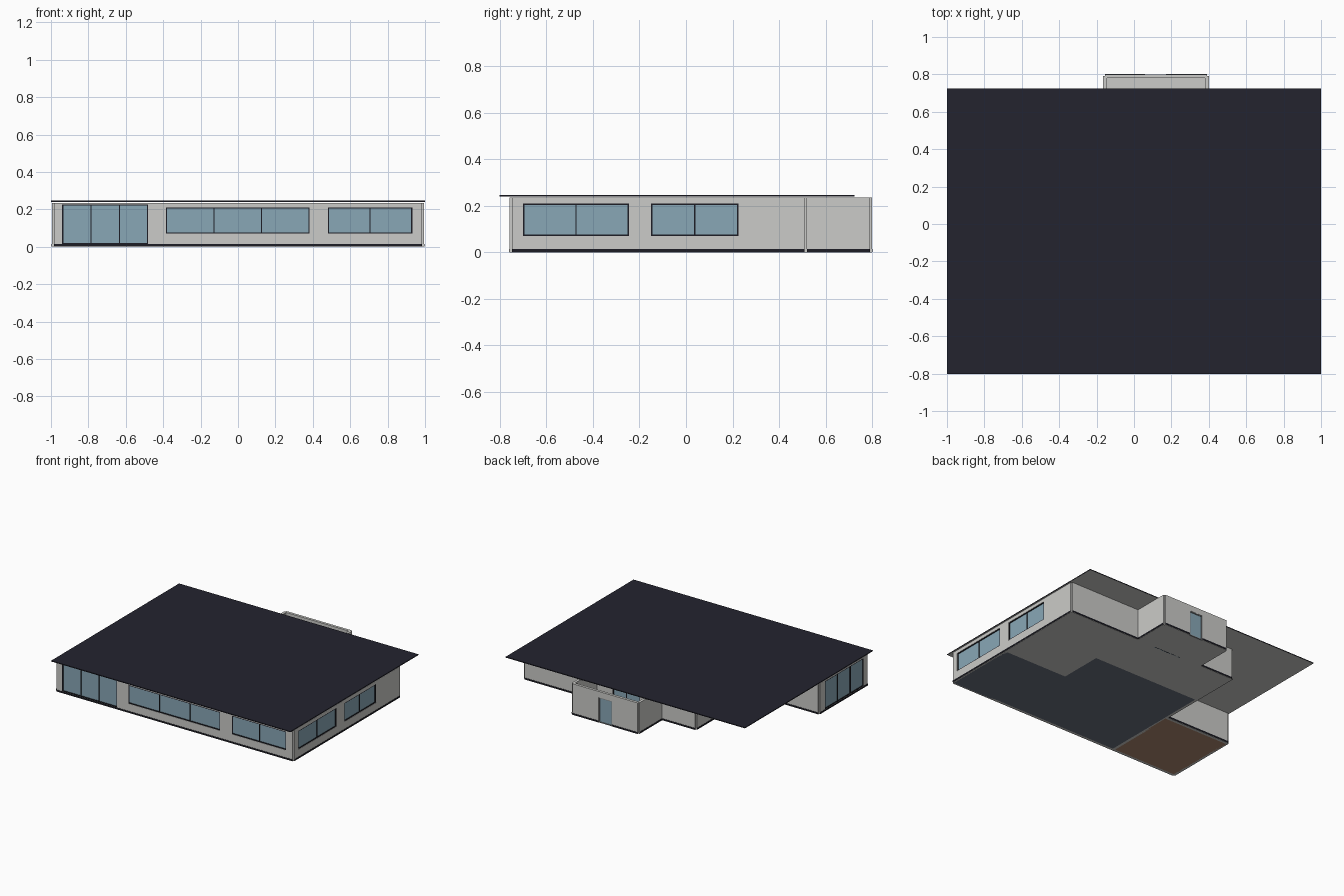
import bpy, bmesh
from mathutils import Matrix, Vector

cube = bpy.data.objects.get("Cube")
if cube:
    bpy.data.objects.remove(cube, do_unlink=True)


def material(name, r, g, b):
    m = bpy.data.materials.new(name)
    m.use_nodes = True
    m.diffuse_color = (r, g, b, 1)
    m.node_tree.nodes["Principled BSDF"].inputs["Base Color"].default_value = (r, g, b, 1)
    return m


WALL = material("pale grey plaster", 0.6, 0.6, 0.58)
GLASS = material("blue glass", 0.25, 0.39, 0.47)
DARK = material("dark frame", 0.012, 0.012, 0.018)
ROOF = material("roof charcoal", 0.017, 0.017, 0.028)
GREY = material("door frame grey", 0.25, 0.26, 0.27)
SLATE = material("slate floor", 0.14, 0.16, 0.21)
WOOD = material("wood floor", 0.42, 0.25, 0.16)

WALL_TOP = 0.235
HALF = 0.01      # half wall thickness
BAR = 0.006      # window frame width


def boxes(name, mat, spans, frame=Matrix()):
    """One object made of axis-aligned boxes given as (low corner, high corner)."""
    bm = bmesh.new()
    for lo, hi in spans:
        lo, hi = Vector(lo), Vector(hi)
        size = Matrix.Diagonal((*(hi - lo), 1))
        bmesh.ops.create_cube(bm, size=1, matrix=frame @ Matrix.Translation((lo + hi) / 2) @ size)
    mesh = bpy.data.meshes.new(name)
    bm.to_mesh(mesh)
    bm.free()
    mesh.materials.append(mat)
    obj = bpy.data.objects.new(name, mesh)
    bpy.context.collection.objects.link(obj)
    return obj


def wall(name, p, q, openings=(), skirting=True, frame_mat=DARK):
    """Wall from p to q, outside on the right; openings are (start, end, bottom, top, panes)."""
    along = Vector((q[0] - p[0], q[1] - p[1], 0))
    length = along.length
    along.normalize()
    inward = Vector((-along.y, along.x, 0))
    frame = Matrix((along, inward, Vector((0, 0, 1)))).transposed().to_4x4()
    frame.translation = (p[0], p[1], 0)

    solid, bars, panes, skirts = [], [], [], []
    cursor, skirt_start = 0, 0
    for a, b, z0, z1, count in openings:
        solid.append(((cursor, -HALF, 0), (a, HALF, WALL_TOP)))
        solid.append(((a, -HALF, z1), (b, HALF, WALL_TOP)))
        if z0 > 0:
            solid.append(((a, -HALF, 0), (b, HALF, z0)))
        else:
            skirts.append((skirt_start, a))
            skirt_start = b
        cursor = b
        # Frame rails, evenly spaced posts and the glass sheet
        for z in (z0, z1 - BAR):
            bars.append(((a, -0.008, z), (b, 0.004, z + BAR)))
        for i in range(count + 1):
            x = a + (b - a - BAR) * i / count
            bars.append(((x, -0.008, z0), (x + BAR, 0.004, z1)))
        panes.append(((a, -0.003, z0), (b, 0.001, z1)))
    solid.append(((cursor, -HALF, 0), (length, HALF, WALL_TOP)))
    skirts.append((skirt_start, length))

    boxes(name, WALL, solid, frame)
    if openings:
        boxes(name + "_frames", frame_mat, bars, frame)
        boxes(name + "_glass", GLASS, panes, frame)
    if skirting:
        boxes(name + "_skirting", DARK,
              [((a, -HALF - 0.002, 0.002), (b, -HALF, 0.014)) for a, b in skirts], frame)


# Plan positions
E, W, S = 0.985, -0.985, -0.748     # east, west and south walls
N, MID, WING = 0.51, -0.44, -0.18   # main back wall, inner west wall, wing back wall
AE, AW, AN = 0.39, -0.155, 0.79     # entrance block
SILL, HEAD, TALL = 0.07, 0.21, 0.226

# Outer walls, counter-clockwise
wall("front_wall", (W, S), (E, S), [
    (0.045, 0.505, 0.014, TALL, 3),
    (0.6, 1.367, SILL, HEAD, 3),
    (1.465, 1.917, SILL, HEAD, 2)])
wall("right_wall", (E, S), (E, N), [
    (0.047, 0.503, SILL, HEAD, 2),
    (0.597, 0.974, SILL, HEAD, 2)])
wall("back_wall_east", (E, N), (AE, N))
wall("entrance_wall_east", (AE, N), (AE, AN))
wall("entrance_wall_back", (AE, AN), (AW, AN), [(0.22, 0.332, 0, 0.19, 1)], frame_mat=GREY)
wall("entrance_wall_west", (AW, AN), (AW, N))
wall("back_wall_west", (AW, N), (MID, N))
wall("inner_west_wall", (MID, N), (MID, WING))
wall("wing_back_wall", (MID, WING), (W, WING))
wall("wing_west_wall", (W, WING), (W, S), [(0.06, 0.52, 0.014, TALL, 3)])

# Inner partitions
wall("wing_partition", (MID, WING), (MID, S), skirting=False)
wall("hall_partition", (AE, N), (AW, N), [(0.14, 0.37, 0, 0.19, 2)], skirting=False)


def floor(name, mat, *areas):
    boxes(name, mat, [((x0, y0, 0), (x1, y1, 0.004)) for x0, x1, y0, y1 in areas])


# Floors
BAY, STEP, LINE = 0.457, 0.14, -0.19
floor("wing_floor", WOOD, (W, MID, S, WING))
floor("living_floor", SLATE, (MID, BAY, S, STEP), (BAY, E, S, LINE))
floor("tiled_floor", WALL, (MID, BAY, STEP, N), (BAY, E, LINE, N), (AW, AE, N, AN))

# Flat roof with a pale underside
roof = boxes("roof", ROOF, [((-1, -0.802, 0.24), (1, 0.725, 0.246))])
roof.data.materials.append(WALL)
for face in roof.data.polygons:
    if face.normal.z < -0.5:
        face.material_index = 1
